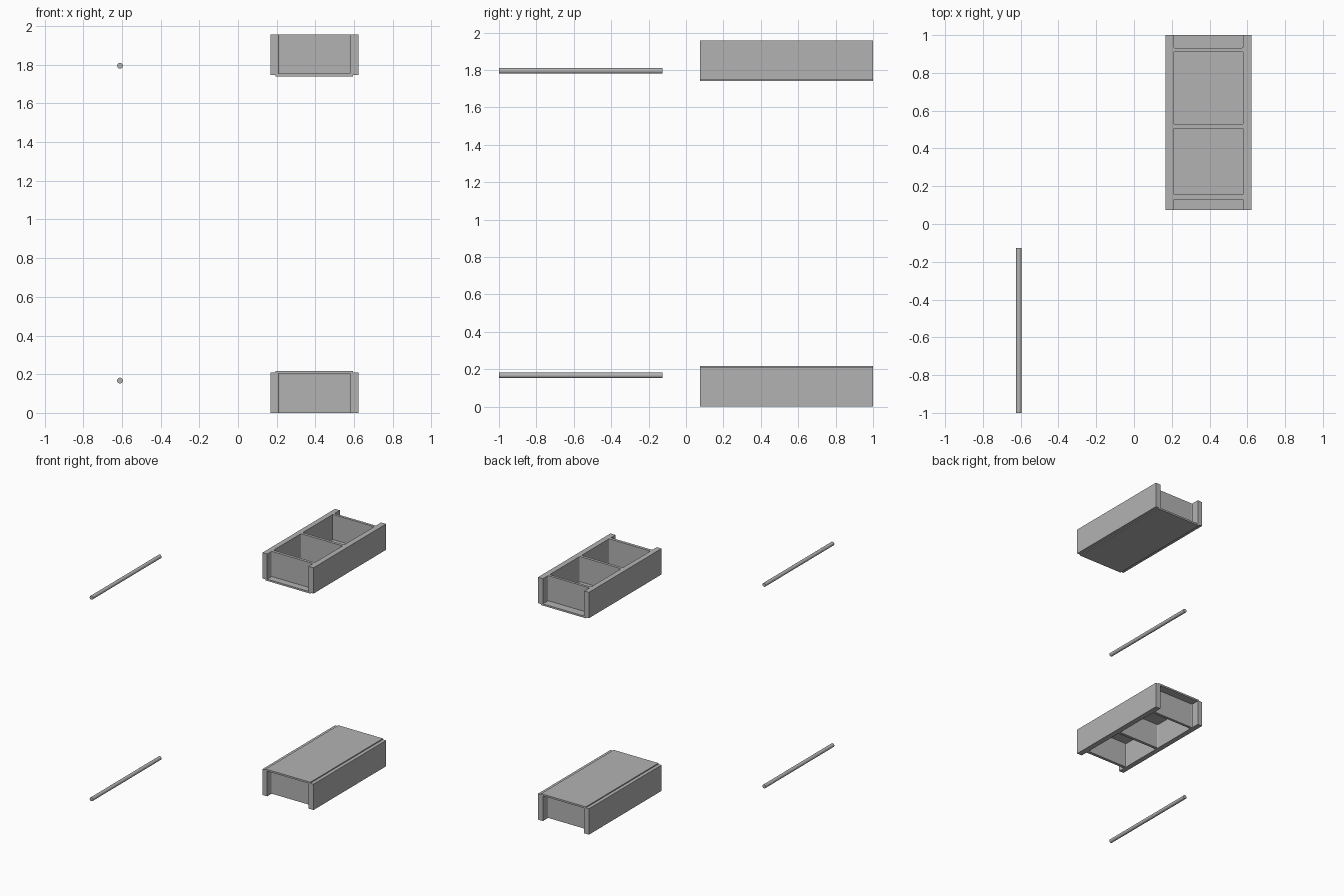
import bpy, bmesh, math
from mathutils import Vector

if "Cube" in bpy.data.objects:
    bpy.data.objects.remove(bpy.data.objects["Cube"])

grey = bpy.data.materials.new("concrete grey")
grey.diffuse_color = (0.45, 0.45, 0.45, 1)
grey.use_nodes = True
grey.node_tree.nodes["Principled BSDF"].inputs["Base Color"].default_value = grey.diffuse_color

HEIGHT = 0.217          # block height
X0, X1 = 0.167, 0.623   # block outer sides
P0, P1 = 0.195, 0.595   # raised plate sides
Y0, Y1 = 0.074, 1.0     # block ends


def finish(bm, name):
    bmesh.ops.recalc_face_normals(bm, faces=bm.faces)
    mesh = bpy.data.meshes.new(name)
    bm.to_mesh(mesh)
    bm.free()
    mesh.materials.append(grey)
    ob = bpy.data.objects.new(name, mesh)
    bpy.context.collection.objects.link(ob)
    return ob


def rounded_cutter(name, y0, y1, za, zb):
    # Box with its vertical corners rounded, used to hollow the block
    bm = bmesh.new()
    bmesh.ops.create_cube(bm, size=1)
    for v in bm.verts:
        v.co = Vector((0.394 + v.co.x * 0.37, (y0 + y1) / 2 + v.co.y * (y1 - y0),
                       (za + zb) / 2 + v.co.z * (zb - za)))
    upright = [e for e in bm.edges if abs(e.verts[0].co.z - e.verts[1].co.z) > 0.01]
    bmesh.ops.bevel(bm, geom=upright, offset=0.007, segments=3, profile=0.5, affect='EDGES')
    ob = finish(bm, name)
    ob.hide_render = True
    ob.hide_set(True)
    return ob


def hollow_block(name, base, s):
    # Stepped cross-section, extruded from end to end; s = -1 turns it upside down
    section = [(P0, 0), (P1, 0), (P1, 0.008), (X1, 0.008), (X1, HEIGHT),
               (X0, HEIGHT), (X0, 0.008), (P0, 0.008)]
    bm = bmesh.new()
    face = bm.faces.new([bm.verts.new((x, Y0, base + s * z)) for x, z in section])
    out = bmesh.ops.extrude_face_region(bm, geom=[face])
    new = [g for g in out["geom"] if isinstance(g, bmesh.types.BMVert)]
    bmesh.ops.translate(bm, verts=new, vec=(0, Y1 - Y0, 0))
    block = finish(bm, name)
    # Two end recesses and two cells
    za, zb = sorted((base + s * 0.014, base + s * (HEIGHT + 0.05)))
    cuts = {"front_recess": (Y0 - 0.05, 0.131), "front_cell": (0.155, 0.506),
            "back_cell": (0.529, 0.912), "back_recess": (0.933, Y1 + 0.05)}
    for part, (a, b) in cuts.items():
        mod = block.modifiers.new(part, 'BOOLEAN')
        mod.operation = 'DIFFERENCE'
        mod.solver = 'EXACT'
        mod.object = rounded_cutter(name + "_" + part + "_cutter", a, b, za, zb)


def rod(name, z):
    # Straight round bar lying along y
    bpy.ops.mesh.primitive_cylinder_add(vertices=24, radius=0.015, depth=0.874,
                                        location=(-0.61, -0.563, z),
                                        rotation=(math.pi / 2, 0, 0))
    ob = bpy.context.object
    ob.name = name
    ob.data.materials.append(grey)
    bpy.ops.object.shade_smooth_by_angle()


hollow_block("upper_block", 1.74, 1)
hollow_block("lower_block", HEIGHT, -1)
rod("upper_rod", 1.795)
rod("lower_rod", 0.167)
